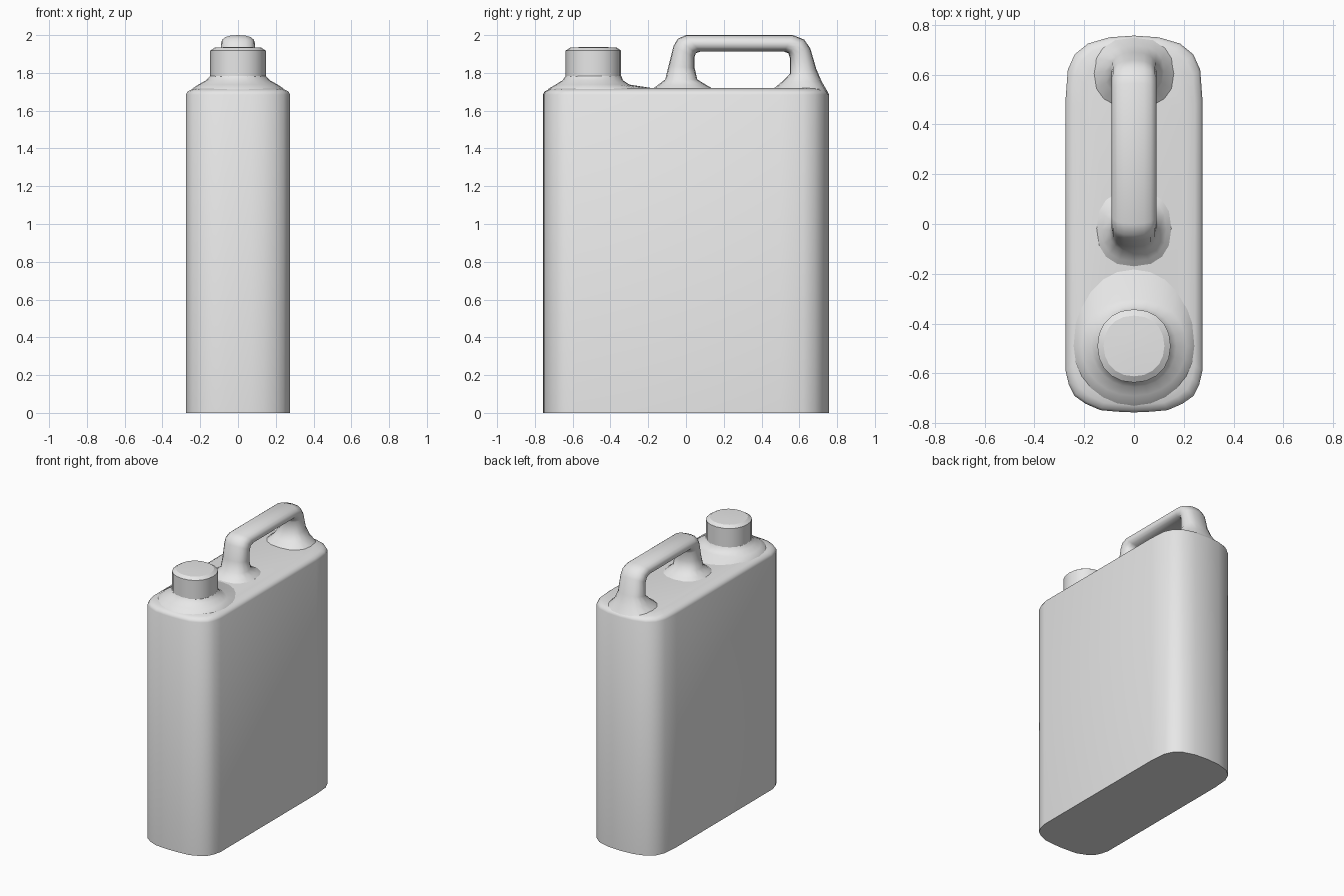
import bpy, bmesh, math
from mathutils import Vector

cube = bpy.data.objects.get("Cube")
if cube:
    bpy.data.objects.remove(cube, do_unlink=True)

grey = bpy.data.materials.new("light grey plastic")
grey.use_nodes = True
COLOUR = (0.8, 0.8, 0.8, 1)
grey.diffuse_color = COLOUR
grey.node_tree.nodes["Principled BSDF"].inputs["Base Color"].default_value = COLOUR


def loft(name, rings, angle=40):
    """Skin a list of equal rings and close both ends."""
    bm = bmesh.new()
    loops = [[bm.verts.new(p) for p in ring] for ring in rings]
    for a, b in zip(loops, loops[1:]):
        for i in range(len(a)):
            j = (i + 1) % len(a)
            bm.faces.new((a[i], a[j], b[j], b[i]))
    bm.faces.new(loops[0])
    bm.faces.new(loops[-1])
    bmesh.ops.recalc_face_normals(bm, faces=bm.faces[:])
    mesh = bpy.data.meshes.new(name)
    bm.to_mesh(mesh)
    bm.free()
    mesh.materials.append(grey)
    obj = bpy.data.objects.new(name, mesh)
    bpy.context.collection.objects.link(obj)
    bpy.ops.object.select_all(action='DESELECT')
    obj.select_set(True)
    bpy.context.view_layer.objects.active = obj
    bpy.ops.object.shade_smooth_by_angle(angle=math.radians(angle))
    return obj


def oval(n, power=2.0):
    """Unit rounded outline as (u, v) pairs."""
    pts = []
    for i in range(n):
        t = 2 * math.pi * i / n
        c, s = math.cos(t), math.sin(t)
        pts.append((math.copysign(abs(c) ** (2 / power), c),
                    math.copysign(abs(s) ** (2 / power), s)))
    return pts


# Body: rounded plan outline, straight sides and a softened shoulder
half = [(0, -0.757), (0.07, -0.754), (0.135, -0.748), (0.195, -0.722),
        (0.24, -0.69), (0.262, -0.645), (0.275, -0.59), (0.275, 0.5),
        (0.266, 0.62), (0.238, 0.682), (0.185, 0.725), (0.1, 0.75), (0, 0.757)]
outline = half + [(-x, y) for x, y in reversed(half[1:-1])]


def body_ring(z, inset):
    sx, sy = 1 - inset / 0.275, 1 - inset / 0.757
    return [(x * sx, y * sy, z) for x, y in outline]


loft("body", [body_ring(z, d) for z, d in
              ((0, 0), (1.685, 0), (1.702, 0.008), (1.713, 0.03), (1.72, 0.07))])

# Neck flare: circular at the cap, stretched backwards at the shoulder
NECK_Y = -0.49
flare = []
for z, rx, front, back in ((1.70, 0.25, 0.25, 0.36), (1.718, 0.24, 0.235, 0.32),
                           (1.738, 0.21, 0.2, 0.19), (1.76, 0.17, 0.165, 0.158),
                           (1.785, 0.146, 0.146, 0.146), (1.80, 0.14, 0.14, 0.14)):
    flare.append([(u * rx, NECK_Y + v * (back if v > 0 else front), z)
                  for u, v in oval(24, 2.1)])
loft("neck_flare", flare)

# Cap: short cylinder with a narrow chamfer and slightly raised top
loft("cap", [[(u * r, NECK_Y + v * r, z) for u, v in oval(20, 2.15)]
             for r, z in ((0.147, 1.77), (0.147, 1.918), (0.122, 1.934), (0.05, 1.937))],
     25)

# Handle: sections spanning an outer and an inner side profile, flared feet
sections = (
    ((-0.19, 1.705), (0.16, 1.705), 0.17),
    ((-0.15, 1.735), (0.11, 1.735), 0.13),
    ((-0.11, 1.765), (0.06, 1.765), 0.1),
    ((-0.092, 1.84), (0.046, 1.825), 0.09),
    ((-0.067, 1.94), (0.046, 1.885), 0.09),
    ((-0.045, 1.98), (0.052, 1.904), 0.09),
    ((0, 2.0), (0.075, 1.912), 0.09),
    ((0.565, 2.0), (0.52, 1.912), 0.09),
    ((0.625, 1.977), (0.542, 1.904), 0.09),
    ((0.658, 1.93), (0.55, 1.88), 0.09),
    ((0.69, 1.82), (0.55, 1.795), 0.093),
    ((0.718, 1.755), (0.51, 1.755), 0.12),
    ((0.75, 1.70), (0.45, 1.705), 0.18),
)
handle = []
for outer, inner, width in sections:
    a, b = Vector((0, *outer)), Vector((0, *inner))
    mid, arm = (a + b) / 2, (a - b) / 2
    handle.append([mid + arm * v + Vector((u * width, 0, 0))
                   for u, v in oval(16, 2.4)])
loft("handle", handle, 50)
